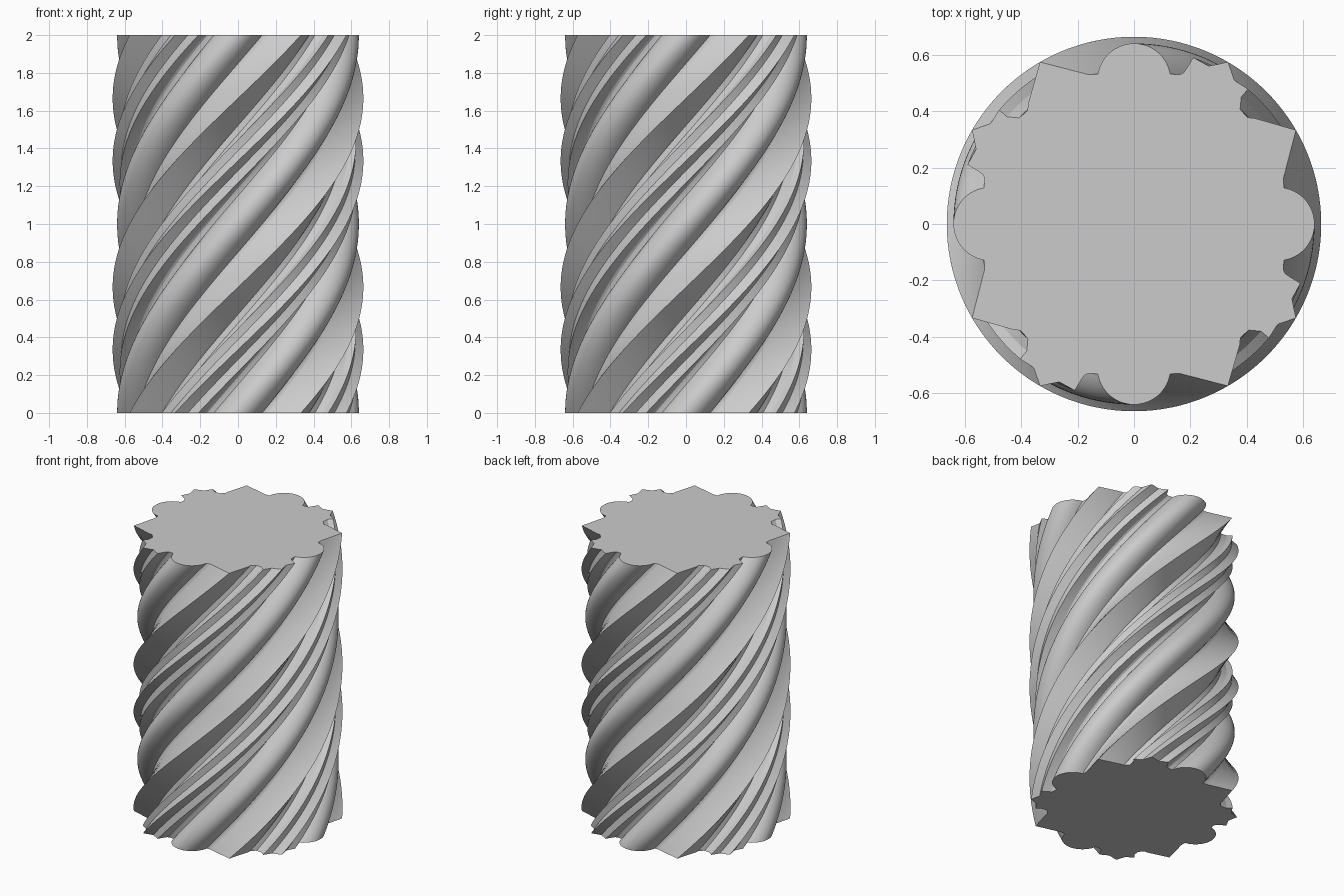
import bpy
import bmesh
from math import cos, sin, pi, radians
from mathutils import Matrix, Vector

cube = bpy.data.objects.get("Cube")
if cube:
    bpy.data.objects.remove(cube)

HEIGHT = 2.0
TWIST = pi          # half a turn from bottom to top
LAYERS = 120


def quarter_profile():
    """One quarter of the cross-section, counter-clockwise from the +x lobe."""
    # round lobe
    pts = [(0.51 + 0.13 * cos(radians(a)), 0.13 * sin(radians(a)))
           for a in range(-80, 81, 8)]
    # rounded groove, large tooth, stepped valley, second tooth and small ridge
    pts += [(0.53, 0.145), (0.53, 0.163), (0.574, 0.333), (0.425, 0.376),
            (0.403, 0.377), (0.376, 0.407), (0.38, 0.45), (0.404, 0.478),
            (0.355, 0.51), (0.333, 0.574), (0.265, 0.56), (0.21, 0.59),
            (0.187, 0.552), (0.176, 0.536), (0.163, 0.53), (0.147, 0.53)]
    return [Vector((x, y, 0)) for x, y in pts]


# full cross-section: the quarter repeated four times
profile = [Matrix.Rotation(q * pi / 2, 3, "Z") @ p
           for q in range(4) for p in quarter_profile()]

# twisted column: rings of the section joined layer by layer
bm = bmesh.new()
rings = []
for i in range(LAYERS + 1):
    t = i / LAYERS
    spin = Matrix.Rotation(TWIST * t, 3, "Z")
    lift = Vector((0, 0, HEIGHT * t))
    rings.append([bm.verts.new(spin @ p + lift) for p in profile])
count = len(profile)
for low, high in zip(rings, rings[1:]):
    for j in range(count):
        k = (j + 1) % count
        bm.faces.new((low[j], low[k], high[k], high[j]))

# flat end caps
bm.faces.new(rings[-1])
bm.faces.new(list(reversed(rings[0])))

mesh = bpy.data.meshes.new("twisted_column")
bm.to_mesh(mesh)
bm.free()
column = bpy.data.objects.new("twisted_column", mesh)
bpy.context.collection.objects.link(column)

# plain grey
grey = bpy.data.materials.new("light_grey")
grey.use_nodes = True
colour = (0.6, 0.6, 0.6, 1)
grey.diffuse_color = colour
grey.node_tree.nodes["Principled BSDF"].inputs["Base Color"].default_value = colour
mesh.materials.append(grey)

# smooth lobes, sharp ridges
bpy.ops.object.select_all(action="DESELECT")
column.select_set(True)
bpy.context.view_layer.objects.active = column
bpy.ops.object.shade_smooth_by_angle(angle=radians(25))
